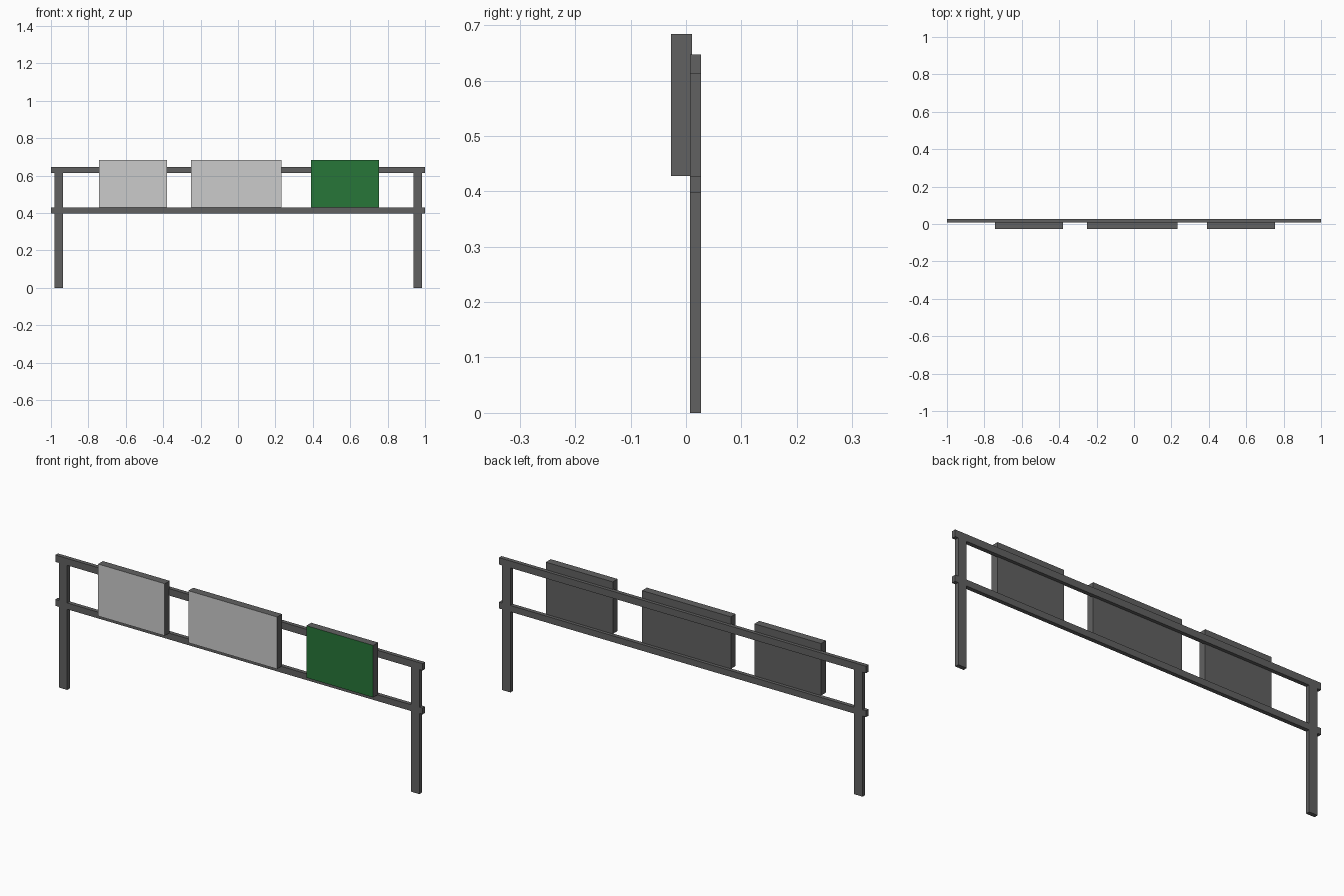
import bpy
import bmesh
from mathutils import Vector

if "Cube" in bpy.data.objects:
    bpy.data.objects.remove(bpy.data.objects["Cube"])


def material(name, color):
    mat = bpy.data.materials.new(name)
    mat.diffuse_color = (*color, 1)
    mat.use_nodes = True
    mat.node_tree.nodes["Principled BSDF"].inputs["Base Color"].default_value = mat.diffuse_color
    return mat


FRAME = material("dark_grey", (0.12, 0.12, 0.12))
PALE = material("pale_grey", (0.7, 0.7, 0.7))
GREEN = material("green", (0.02, 0.18, 0.04))


def box(name, x, y, z, face=None):
    """Box from (min, max) ranges; face is an optional front material."""
    bm = bmesh.new()
    bmesh.ops.create_cube(bm, size=1)
    center = Vector([(a + b) / 2 for a, b in (x, y, z)])
    size = [b - a for a, b in (x, y, z)]
    bmesh.ops.scale(bm, vec=size, verts=bm.verts)
    bm.normal_update()
    if face:
        for f in bm.faces:
            f.material_index = 1 if f.normal.y < -0.5 else 0
    mesh = bpy.data.meshes.new(name)
    bm.to_mesh(mesh)
    bm.free()
    mesh.materials.append(FRAME)
    if face:
        mesh.materials.append(face)
    obj = bpy.data.objects.new(name, mesh)
    obj.location = center
    bpy.context.collection.objects.link(obj)
    return obj


FRAME_Y = (0.007, 0.027)

# Horizontal rails
box("top_rail", (-1, 1), FRAME_Y, (0.613, 0.647))
box("lower_rail", (-1, 1), FRAME_Y, (0.397, 0.428))

# Posts
box("left_post", (-0.981, -0.935), FRAME_Y, (0, 0.64))
box("right_post", (0.937, 0.983), FRAME_Y, (0, 0.64))

# Panels standing on the lower rail, with coloured front faces
for name, x, face in (("left_panel", (-0.743, -0.38), PALE),
                      ("middle_panel", (-0.252, 0.232), PALE),
                      ("right_panel", (0.391, 0.755), GREEN)):
    box(name, x, (-0.027, 0.011), (0.428, 0.684), face)
